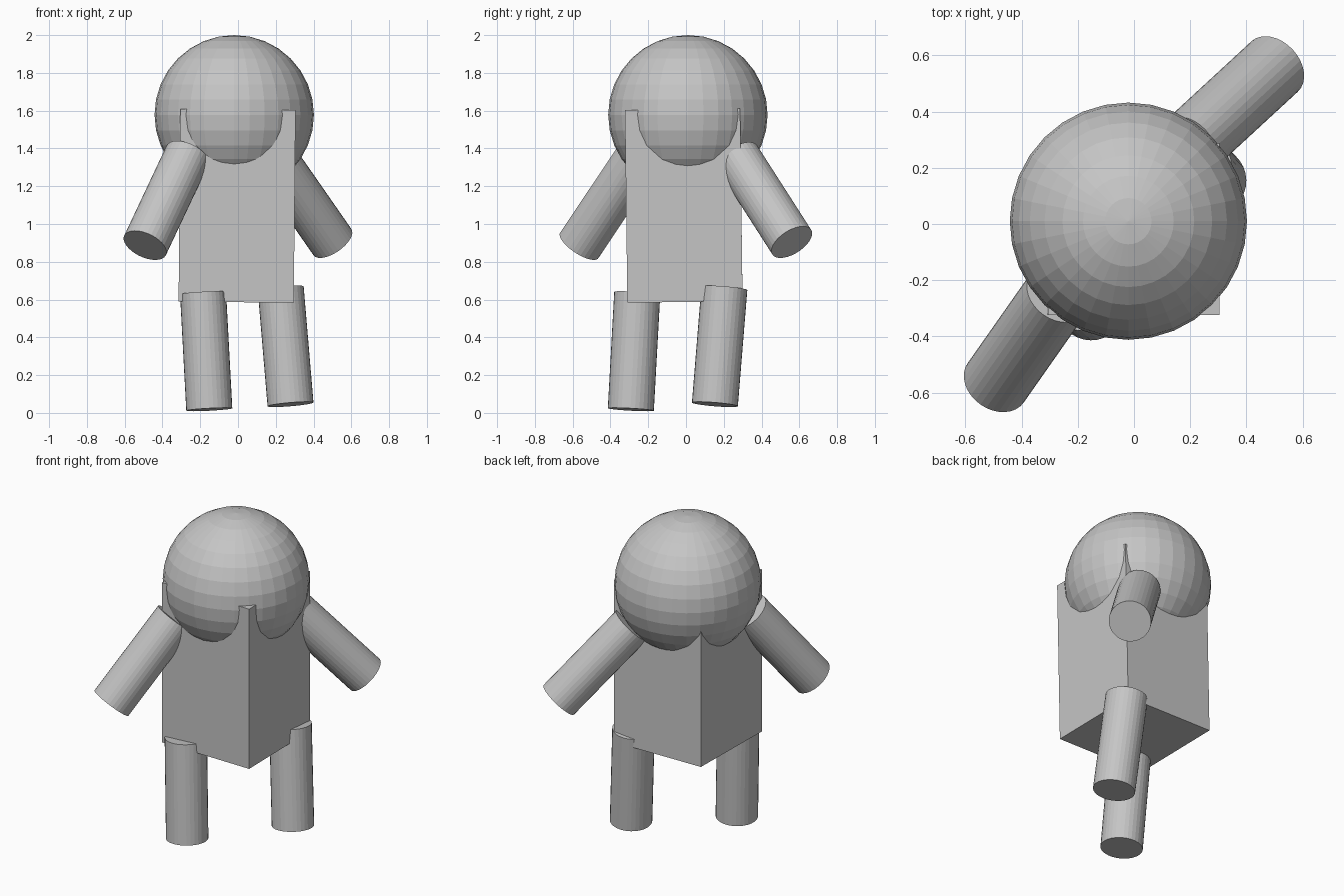
import bpy
from mathutils import Vector

if "Cube" in bpy.data.objects:
    bpy.data.objects.remove(bpy.data.objects["Cube"])

grey = bpy.data.materials.new("plain grey")
grey.diffuse_color = (0.56, 0.56, 0.56, 1)
grey.use_nodes = True
grey.node_tree.nodes["Principled BSDF"].inputs["Base Color"].default_value = grey.diffuse_color


def finish(name):
    """Name the newest object and colour it."""
    ob = bpy.context.object
    ob.name = name
    ob.data.materials.append(grey)
    return ob


def limb(name, low, high, radius=0.122):
    """Capped, flat-sided cylinder between two end centres."""
    low, high = Vector(low), Vector(high)
    axis = high - low
    bpy.ops.mesh.primitive_cylinder_add(
        vertices=32, radius=radius, depth=axis.length,
        location=(low + high) / 2,
        rotation=axis.to_track_quat('Z', 'Y').to_euler())
    return finish(name)


# Body: tall box, leaning very slightly
bpy.ops.mesh.primitive_cube_add(size=1, location=(-0.005, -0.012, 1.10),
                                rotation=(0.013, 0.009, 0))
body = finish("body")
body.scale = (0.61, 0.61, 1.02)

# Head: faceted ball sunk into the top of the body
bpy.ops.mesh.primitive_uv_sphere_add(segments=32, ring_count=16, radius=0.422,
                                     location=(-0.02, 0.01, 1.578))
finish("head")

# Arms: spread diagonally, hands low and outward
limb("left_arm", (-0.492, -0.565, 0.887), (-0.268, -0.246, 1.363))
limb("right_arm", (0.500, 0.560, 0.904), (0.190, 0.274, 1.350))

# Legs: nearly upright, one planted slightly higher
limb("left_leg", (-0.152, -0.292, 0.018), (-0.185, -0.258, 0.635))
limb("right_leg", (0.278, 0.153, 0.045), (0.226, 0.203, 0.660))
